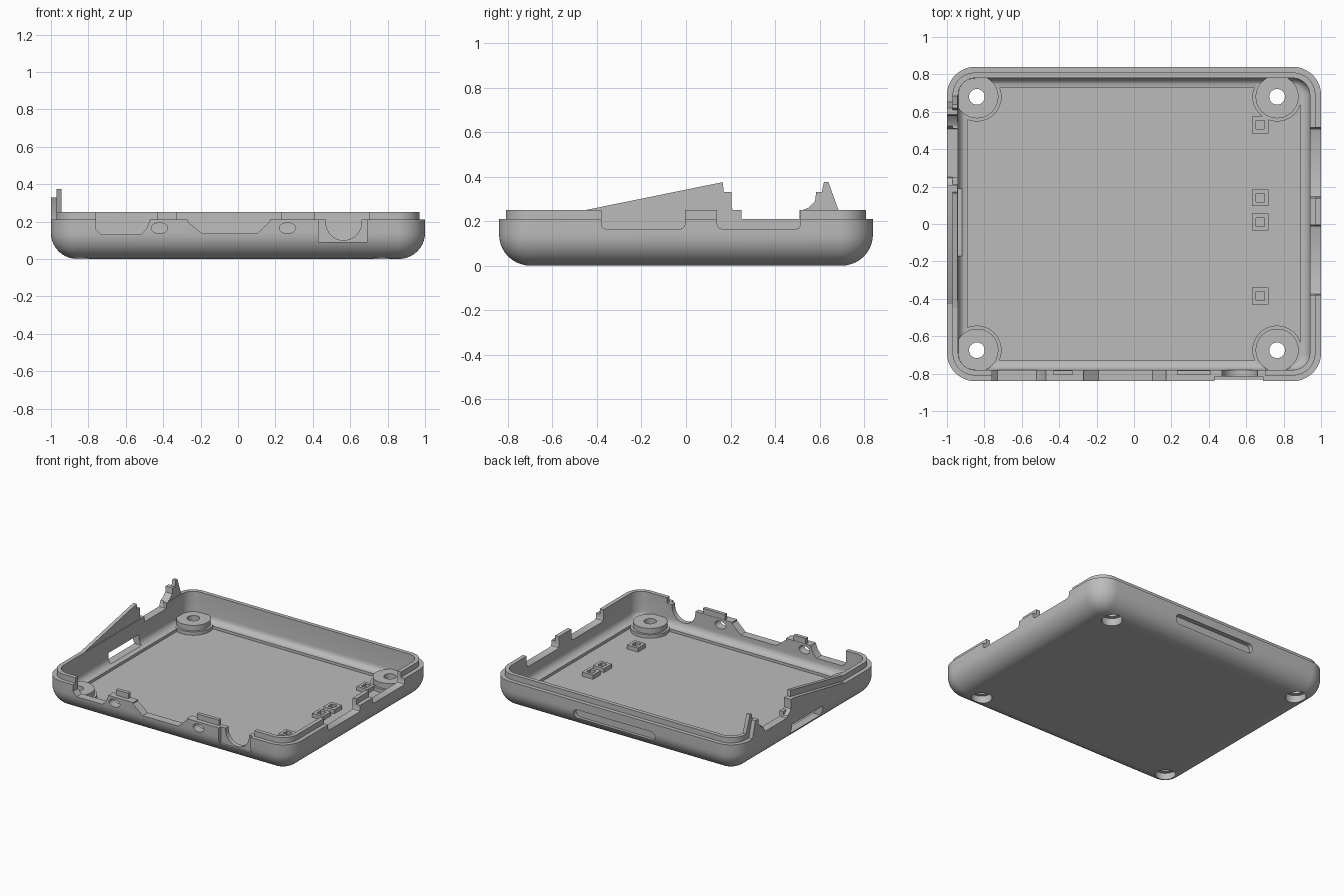
import bpy, bmesh
from math import sin, cos, pi, radians

old = bpy.data.objects.get("Cube")
if old:
    bpy.data.objects.remove(old, do_unlink=True)

grey = bpy.data.materials.new("plain_grey")
grey.use_nodes = True
grey.diffuse_color = (0.5, 0.5, 0.5, 1)
grey.node_tree.nodes["Principled BSDF"].inputs["Base Color"].default_value = (0.5, 0.5, 0.5, 1)

HX, HY, CORNER, ROUND = 1.0, 0.84, 0.15, 0.14


def finish(name, bm):
    bmesh.ops.recalc_face_normals(bm, faces=bm.faces)
    me = bpy.data.meshes.new(name)
    bm.to_mesh(me)
    bm.free()
    me.materials.append(grey)
    ob = bpy.data.objects.new(name, me)
    bpy.context.collection.objects.link(ob)
    return ob


def rounded_rect(inset):
    """Outline of the case, moved inwards by inset."""
    r = max(CORNER - inset, 0.01)
    pts = []
    for k, (sx, sy) in enumerate([(1, 1), (-1, 1), (-1, -1), (1, -1)]):
        cx, cy = sx * (HX - inset - r), sy * (HY - inset - r)
        for i in range(13):
            a = (k + i / 12) * pi / 2
            pts.append((cx + r * cos(a), cy + r * sin(a)))
    return pts


def loft(name, profile):
    """Solid from stacked outlines given as (inset, height)."""
    bm = bmesh.new()
    rings = [[bm.verts.new((x, y, z)) for x, y in rounded_rect(d)] for d, z in profile]
    for a, b in zip(rings, rings[1:]):
        for i in range(len(a)):
            j = (i + 1) % len(a)
            bm.faces.new((a[i], a[j], b[j], b[i]))
    bm.faces.new(rings[0][::-1])
    bm.faces.new(rings[-1])
    return finish(name, bm)


def prism(name, pts, axis, lo, hi):
    """Outline extruded along an axis."""
    place = {"x": lambda u, v, w: (w, u, v),
             "y": lambda u, v, w: (u, w, v),
             "z": lambda u, v, w: (u, v, w)}[axis]
    bm = bmesh.new()
    a = [bm.verts.new(place(u, v, lo)) for u, v in pts]
    b = [bm.verts.new(place(u, v, hi)) for u, v in pts]
    for i in range(len(a)):
        j = (i + 1) % len(a)
        bm.faces.new((a[i], a[j], b[j], b[i]))
    bm.faces.new(a[::-1])
    bm.faces.new(b)
    return finish(name, bm)


def rect(u0, u1, v0, v1):
    return [(u0, v0), (u1, v0), (u1, v1), (u0, v1)]


def oval(u, v, ru, rv=None, n=40):
    rv = rv or ru
    return [(u + ru * cos(2 * pi * i / n), v + rv * sin(2 * pi * i / n)) for i in range(n)]


def cut(target, tool):
    mod = target.modifiers.new("cut", "BOOLEAN")
    mod.operation, mod.solver, mod.object = "DIFFERENCE", "EXACT", tool
    bpy.context.view_layer.objects.active = target
    bpy.ops.object.modifier_apply(modifier=mod.name)
    bpy.data.objects.remove(tool, do_unlink=True)


# Outer shell with rounded bottom and stepped lip
arc = [(ROUND * (1 - sin(i * pi / 20)), ROUND * (1 - cos(i * pi / 20))) for i in range(11)]
tray = loft("tray", arc + [(0, 0.21), (0.03, 0.21), (0.03, 0.25)])

# Cavity with filleted edge and a sunken floor; screw bosses are left standing
fillet = [(0.11 - 0.05 * sin(i * pi / 12), 0.105 - 0.05 * cos(i * pi / 12)) for i in range(7)]
cavity = loft("cavity", [(0.11, 0.035)] + fillet + [(0.06, 0.3)])
screws = [(x, y) for x in (-0.84, 0.765) for y in (-0.675, 0.68)]
for x, y in screws:
    cut(cavity, prism("flange", oval(x, y, 0.132), "z", 0, 0.06))
    cut(cavity, prism("boss", oval(x, y, 0.115), "z", 0, 0.1))
cut(tray, cavity)

# Screw holes with counterbores underneath
for x, y in screws:
    cut(tray, prism("screw_hole", oval(x, y, 0.042), "z", -0.1, 0.2))
    cut(tray, prism("counterbore", oval(x, y, 0.07), "z", -0.1, 0.055))

# Front wall: lowered rim, port openings, oval holes
cut(tray, prism("front_rim_cut", rect(-0.76, 0.70, 0.21, 0.4), "y", -0.9, -0.75))
ports = [
    [(-0.76, 0.4), (-0.76, 0.16), (-0.73, 0.13), (-0.52, 0.13), (-0.49, 0.16), (-0.47, 0.21), (-0.47, 0.4)],
    [(-0.27, 0.4), (-0.27, 0.2), (-0.19, 0.135), (0.1, 0.135), (0.17, 0.2), (0.17, 0.4)],
]
for pts in ports:
    cut(tray, prism("port", pts, "y", -0.9, -0.74))
for x in (-0.42, 0.265):
    cut(tray, prism("oval_hole", oval(x, 0.165, 0.044, 0.028), "y", -0.9, -0.74))

# Round jack opening in a shallow square recess
cut(tray, prism("jack_recess", rect(0.43, 0.69, 0.09, 0.4), "y", -0.9, -0.815))
u_shape = [(0.565 + 0.095 * cos(a), 0.195 + 0.095 * sin(a)) for a in (pi + i * pi / 20 for i in range(21))]
cut(tray, prism("jack_hole", u_shape + [(0.66, 0.4), (0.47, 0.4)], "y", -0.9, -0.74))

# Right wall openings with softened lower corners
for y0, y1 in ((-0.38, -0.005), (0.14, 0.515)):
    pts = [(y0, 0.4), (y0, 0.185), (y0 + 0.006, 0.171), (y0 + 0.02, 0.165),
           (y1 - 0.02, 0.165), (y1 - 0.006, 0.171), (y1, 0.185), (y1, 0.4)]
    cut(tray, prism("side_port", pts, "x", 0.9, 1.1))

# Left wall: lowered rim between the fins and a long slot
cut(tray, prism("left_rim_cut", rect(0.25, 0.51, 0.21, 0.4), "x", -1.1, -0.9))
cut(tray, prism("left_slot", rect(-0.17, 0.19, 0.065, 0.14), "x", -1.1, -0.88))

# Shallow slot in the back wall with rounded ends
slot = [(s * (0.3 + 0.033 * cos(a)), 0.115 + s * 0.033 * sin(a))
        for s in (1, -1) for a in (-pi / 2 + i * pi / 10 for i in range(11))]
cut(tray, prism("back_slot", slot, "y", 0.805, 0.9))

parts = [tray]

# Fins rising from the left wall: tall inner layer, lower outer layer
ramp = [(-0.45, 0.2), (-0.45, 0.25), (0.165, 0.375), (0.17, 0.33), (0.205, 0.33), (0.205, 0.26),
        (0.22, 0.24), (0.245, 0.225), (0.255, 0.2)]
ramp_outer = [(-0.44, 0.2), (-0.42, 0.215), (0.17, 0.33), (0.205, 0.33), (0.205, 0.26),
              (0.22, 0.24), (0.245, 0.225), (0.255, 0.2)]
spike = [(0.505, 0.2), (0.525, 0.25), (0.55, 0.26), (0.58, 0.29), (0.585, 0.33), (0.61, 0.33),
         (0.62, 0.375), (0.64, 0.375), (0.685, 0.25), (0.685, 0.2)]
spike_outer = [(0.505, 0.2), (0.525, 0.25), (0.55, 0.26), (0.58, 0.29), (0.585, 0.33),
               (0.62, 0.33), (0.655, 0.2)]
for name, pts, lo, hi in (("ramp_fin_inner", ramp, -0.97, -0.943), ("ramp_fin_outer", ramp_outer, -1.0, -0.97),
                          ("spike_fin_inner", spike, -0.97, -0.943), ("spike_fin_outer", spike_outer, -1.0, -0.97)):
    parts.append(prism(name, pts, "x", lo, hi))

# Lip tabs left on the front wall
for name, x0, x1 in (("small_front_tab", -0.43, -0.33), ("wide_front_tab", 0.23, 0.41)):
    parts.append(prism(name, rect(x0, x1, 0.195, 0.25), "y", -0.808, -0.782))

# Small square sockets on the floor
for i, y in enumerate((-0.385, 0.01, 0.14, 0.53)):
    socket = prism(f"floor_socket_{i + 1}", rect(0.63, 0.72, y - 0.045, y + 0.045), "z", 0.03, 0.065)
    cut(socket, prism("socket_hole", rect(0.652, 0.698, y - 0.023, y + 0.023), "z", 0.04, 0.1))
    parts.append(socket)

bpy.ops.object.select_all(action="DESELECT")
for ob in parts:
    ob.select_set(True)
bpy.context.view_layer.objects.active = tray
bpy.ops.object.shade_smooth_by_angle(angle=radians(30))
